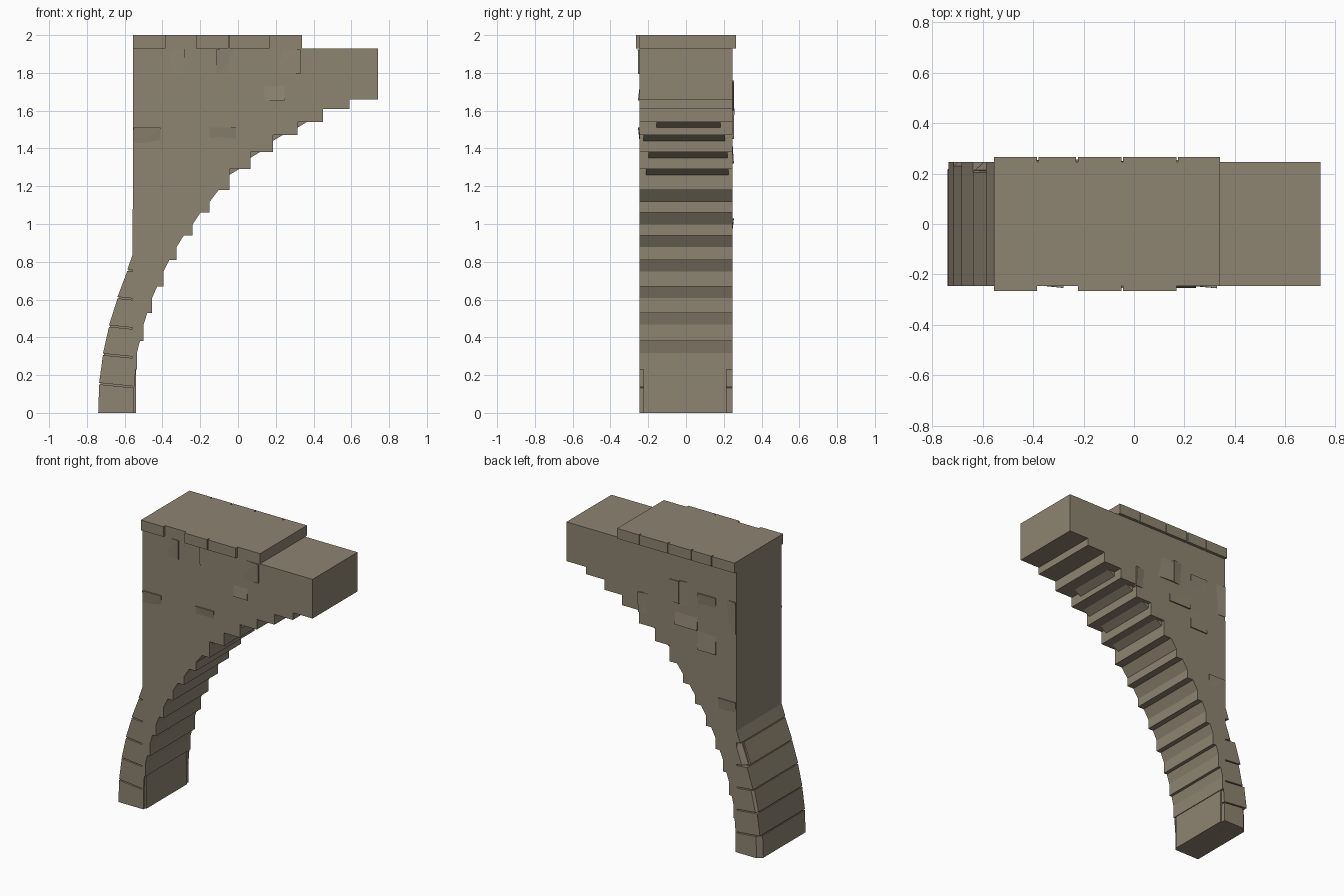
import bpy, bmesh, random
from mathutils import Vector

random.seed(4)
cube = bpy.data.objects.get("Cube")
if cube:
    bpy.data.objects.remove(cube, do_unlink=True)

stone = bpy.data.materials.new("weathered_stone")
stone.use_nodes = True
COLOR = (0.27, 0.23, 0.165, 1)
stone.diffuse_color = COLOR
stone.node_tree.nodes["Principled BSDF"].inputs["Base Color"].default_value = COLOR
HALF = 0.245


def finish(name, bm):
    bmesh.ops.recalc_face_normals(bm, faces=bm.faces)
    mesh = bpy.data.meshes.new(name)
    bm.to_mesh(mesh)
    bm.free()
    mesh.materials.append(stone)
    obj = bpy.data.objects.new(name, mesh)
    bpy.context.collection.objects.link(obj)
    return obj


def prism(name, profile, y0, y1, chip=0):
    """Extrude an x-z profile along y; chip cuts the back corners."""
    bm = bmesh.new()
    face = bm.faces.new([bm.verts.new((x, y0, z)) for x, z in profile])
    out = bmesh.ops.extrude_face_region(bm, geom=[face])
    moved = [v for v in out["geom"] if isinstance(v, bmesh.types.BMVert)]
    bmesh.ops.translate(bm, verts=moved, vec=(0, y1 - y0, 0))
    if chip:
        edge = min((e for e in bm.edges if all(v in moved for v in e.verts)),
                   key=lambda e: sum(v.co.x for v in e.verts))
        bmesh.ops.bevel(bm, geom=[edge], offset=chip, segments=1, affect='EDGES')
    return finish(name, bm)


def box(name, x0, x1, y0, y1, z0, z1):
    return prism(name, [(x0, z0), (x1, z0), (x1, z1), (x0, z1)], y0, y1)


def facing_stone(name, side, x0, x1, z0, z1, heights):
    """Slightly tilted block whose corners stand out of the wall by heights."""
    bm = bmesh.new()
    corners = [(x0, z0), (x1, z0), (x1, z1), (x0, z1)]
    inner = [bm.verts.new((x, side * (HALF - 0.03), z)) for x, z in corners]
    outer = [bm.verts.new((x, side * (HALF + h), z)) for (x, z), h in zip(corners, heights)]
    bm.faces.new(inner)
    bm.faces.new(outer)
    for i in range(4):
        j = (i + 1) % 4
        bm.faces.new((inner[i], inner[j], outer[j], outer[i]))
    bmesh.ops.triangulate(bm, faces=bm.faces)
    finish(name, bm)


# Wall body with the stepped underside of the arch
steps = [(-0.56, 0), (-0.535, 0.23), (-0.5, 0.38), (-0.455, 0.53), (-0.395, 0.67),
         (-0.325, 0.81), (-0.24, 0.94), (-0.15, 1.06), (-0.045, 1.18), (0.065, 1.29),
         (0.185, 1.38), (0.315, 1.47), (0.45, 1.54), (0.59, 1.61), (0.74, 1.66)]
profile = [steps[0]]
for i, ((xa, za), (xb, zb)) in enumerate(zip(steps, steps[1:])):
    if i < 8:
        profile += [(xa, zb - 0.062), (xa + 0.45 * (xb - xa), zb), (xb, zb)]
    else:
        profile += [(xa, zb), (xb, zb)]
        if i < 12:
            # Broken stone wedges left in the upper step corners
            prism(f"soffit_wedge_{i}", [(xa - 0.01, zb - 0.03), (xa, zb - 0.03),
                  (xa + 0.05, zb), (xa - 0.01, zb + 0.01)],
                  -0.23 + 0.08 * random.random(), 0.23 - 0.06 * random.random())
profile += [(0.74, 1.93), (-0.555, 1.93)]
prism("arch_wall", profile, -HALF, HALF)

# Curved outer foot: recessed core and separate arch stones
outline = [(-0.74, 0), (-0.735, 0.155), (-0.715, 0.31), (-0.683, 0.46),
           (-0.638, 0.61), (-0.586, 0.755), (-0.555, 0.85)]
core = [(x + 0.006, z) for x, z in outline]
prism("foot_core", core + [(-0.54, 0.84), (-0.54, 0)], -HALF + 0.02, HALF - 0.03)
for i, ((xa, za), (xb, zb)) in enumerate(zip(outline, outline[1:])):
    gap = 0.004
    drop = 0.1
    inner_low = max(0, za - drop * (-0.55 - xa))
    inner_high = zb - drop * (-0.55 - xb)
    prism(f"foot_stone_{i + 1}",
          [(xa, za + (gap if i else 0)), (-0.55, inner_low + (gap if i else 0)),
           (-0.55, inner_high - gap), (xb, zb - gap)],
          -HALF, HALF, chip=(0.03, 0, 0.015, 0, 0.04, 0)[i])

# Cap slab and its edging stones
box("cap_slab", -0.555, 0.34, -HALF, HALF, 1.925, 2.0)
edging = [(-0.555, -0.384), (-0.378, -0.229), (-0.222, -0.05), (-0.044, 0.168), (0.174, 0.34)]
for side, kept in ((-1, (0, 2, 3)), (1, range(5))):
    for i in kept:
        x0, x1 = edging[i]
        ys = sorted((side * (HALF - 0.02), side * 0.265))
        box(f"cap_edging_{'front' if side < 0 else 'back'}_{i + 1}", x0, x1, *ys, 1.93, 2.0)

# Uneven facing stones: side, x range, z range, which edge stands out
patches = [(-1, -0.42, -0.28, 1.795, 1.925, "right"), (-1, -0.115, 0.04, 1.795, 1.925, "left"),
           (-1, 0.155, 0.33, 1.795, 1.925, "right"), (-1, 0.14, 0.245, 1.655, 1.79, "low"),
           (-1, -0.553, -0.41, 1.38, 1.51, "high"), (-1, -0.15, -0.01, 1.39, 1.51, "high"),
           (1, -0.12, 0.07, 1.6, 1.75, "left"), (1, -0.26, -0.09, 1.45, 1.59, "low"),
           (1, -0.4, -0.265, 1.32, 1.55, "low"), (1, -0.26, -0.125, 1.6, 1.76, "right"),
           (1, -0.553, -0.41, 1.5, 1.72, "left"), (1, 0.06, 0.19, 1.46, 1.6, "right"),
           (1, -0.4, -0.265, 1.56, 1.71, "high"), (1, -0.553, -0.42, 0.9, 1.03, "high")]
tilt = {"left": (1, -1, -1, 1), "right": (-1, 1, 1, -1),
        "low": (1, 1, -1, -1), "high": (-1, -1, 1, 1)}
for i, (side, x0, x1, z0, z1, edge) in enumerate(patches):
    heights = [0.008 * t + random.uniform(-0.002, 0.003) for t in tilt[edge]]
    facing_stone(f"facing_stone_{i + 1}", side, x0, x1, z0, z1, heights)
